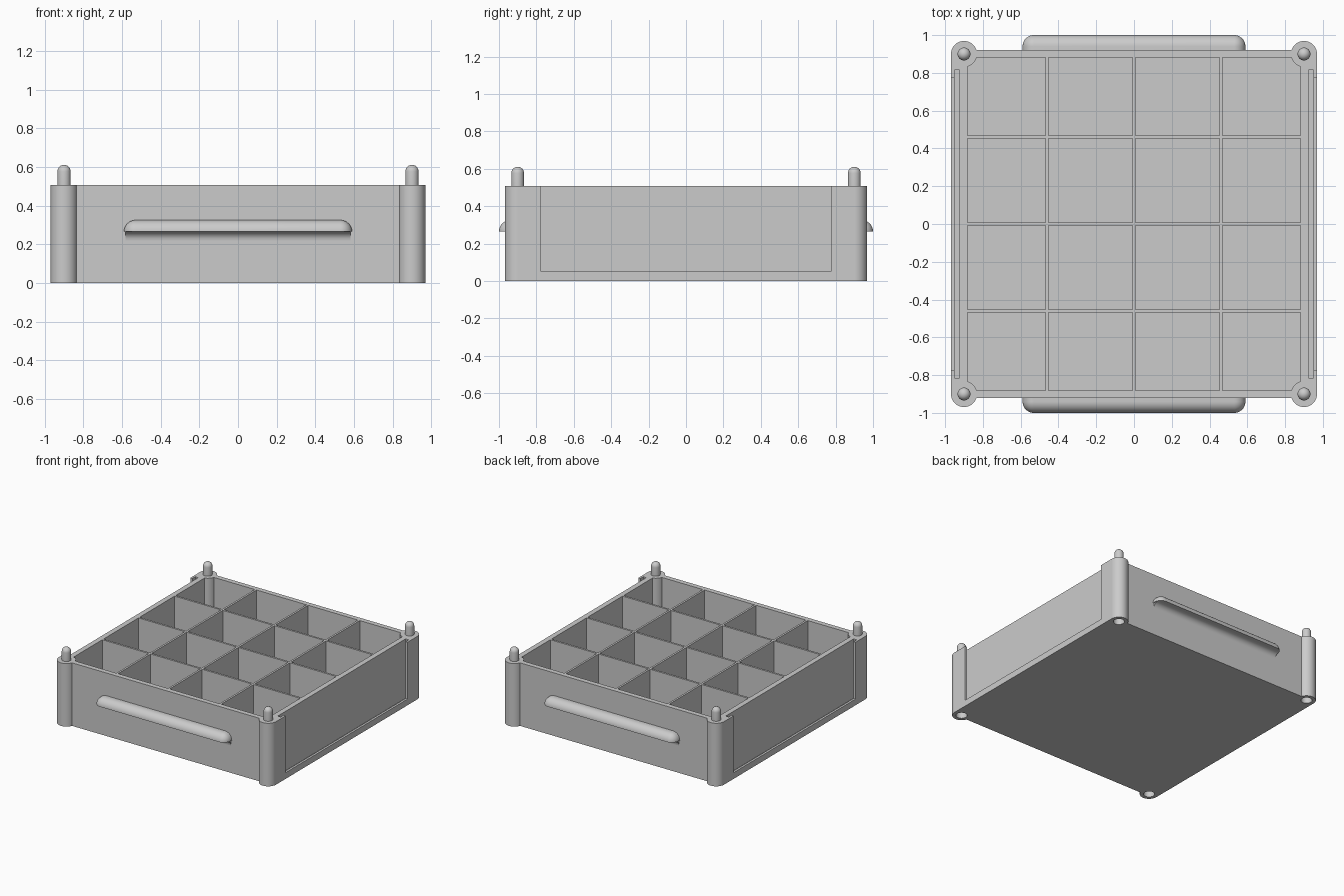
import bpy, bmesh
from math import sin, cos, pi
from mathutils import Vector

cube = bpy.data.objects.get("Cube")
if cube:
    bpy.data.objects.remove(cube, do_unlink=True)

# Main sizes
HEIGHT = 0.508
POST = 0.9           # post centre in x and y
POST_R = 0.069
CAVITY = 0.882       # half width of the inside
FRONT = 0.922        # outer face of front and back walls
SIDE = POST + POST_R # outer face of side walls
WALL_END = 0.847     # walls stop inside the posts
FLOOR = 0.03

grey = bpy.data.materials.new("plain_grey")
grey.use_nodes = True
grey.diffuse_color = (0.6, 0.6, 0.6, 1)
grey.node_tree.nodes["Principled BSDF"].inputs["Base Color"].default_value = (0.6, 0.6, 0.6, 1)


def finish(name, bm, smooth=False):
    bmesh.ops.recalc_face_normals(bm, faces=bm.faces[:])
    mesh = bpy.data.meshes.new(name)
    bm.to_mesh(mesh)
    bm.free()
    mesh.materials.append(grey)
    obj = bpy.data.objects.new(name, mesh)
    bpy.context.collection.objects.link(obj)
    if smooth:
        bpy.ops.object.select_all(action='DESELECT')
        obj.select_set(True)
        bpy.context.view_layer.objects.active = obj
        bpy.ops.object.shade_smooth_by_angle(angle=pi / 5)
    return obj


def prism(name, points, offset, smooth=False):
    """Extrude a closed outline of 3D points by an offset."""
    bm = bmesh.new()
    face = bm.faces.new([bm.verts.new(p) for p in points])
    new = bmesh.ops.extrude_face_region(bm, geom=[face], use_keep_orig=True)["geom"]
    verts = [g for g in new if isinstance(g, bmesh.types.BMVert)]
    bmesh.ops.translate(bm, verts=verts, vec=Vector(offset))
    return finish(name, bm, smooth)


def box(name, x, y, z):
    outline = [(x[0], y[0], z[0]), (x[1], y[0], z[0]), (x[1], y[1], z[0]), (x[0], y[1], z[0])]
    return prism(name, outline, (0, 0, z[1] - z[0]))


def mirror(obj, x=False, y=False):
    mod = obj.modifiers.new("mirror", 'MIRROR')
    mod.use_axis = (x, y, False)
    mod.use_mirror_merge = False


# Floor, with corners cut back to clear the post sockets
c, e = CAVITY + 0.003, 0.843
floor = [(c, -e), (c, e), (e, c), (-e, c), (-c, e), (-c, -e), (-e, -c), (e, -c)]
prism("floor", [(x, y, 0) for x, y in floor], (0, 0, FLOOR))

# Front and back walls
wall = box("end_wall", (-WALL_END, WALL_END), (-FRONT, -CAVITY), (0, HEIGHT))
mirror(wall, y=True)

# Side walls, each with a slot and an open window for a sliding panel
half = [(CAVITY, WALL_END), (0.943, 0.853), (SIDE, POST)]
plan = [(x, -y) for x, y in half] + [(x, y) for x, y in reversed(half)]
side = prism("side_wall", [(x, y, 0) for x, y in plan], (0, 0, HEIGHT))
cutters = [
    box("slot_cutter", (0.924, 0.951), (-0.814, 0.814), (FLOOR, 0.7)),
    box("window_cutter", (0.94, 1.1), (-0.776, 0.776), (0.05, 0.8)),
]
for cutter in cutters:
    cutter.hide_render = True
    cutter.hide_viewport = True
    cutter.display_type = 'WIRE'
    mod = side.modifiers.new("cut", 'BOOLEAN')
    mod.operation = 'DIFFERENCE'
    mod.solver = 'EXACT'
    mod.object = cutter
mirror(side, x=True)

# Dividers, four by four cells
for i, pos in enumerate((-0.46, 0, 0.46)):
    span = (pos - 0.008, pos + 0.008)
    box(f"lengthwise_divider_{i + 1}", span, (-CAVITY, CAVITY), (FLOOR, HEIGHT))
    box(f"crosswise_divider_{i + 1}", (-CAVITY, CAVITY), span, (FLOOR, HEIGHT))

# Corner posts: bottom socket, column and domed peg in one turned profile
SEG = 40
PEG, SOCKET, DOME = 0.034, 0.041, 0.577
profile = [(0, 0.11), (SOCKET, 0.11), (SOCKET, 0), (POST_R, 0), (POST_R, HEIGHT), (PEG, HEIGHT)]
profile += [(PEG * cos(a * pi / 12), DOME + PEG * sin(a * pi / 12)) for a in range(6)]
profile.append((0, DOME + PEG))
for sx, xname in ((-1, "right"), (1, "left")):
    for sy, yname in ((-1, "front"), (1, "back")):
        bm = bmesh.new()
        verts = [bm.verts.new((r + sx * POST, sy * POST, z)) for r, z in profile]
        edges = [bm.edges.new(pair) for pair in zip(verts, verts[1:])]
        bmesh.ops.spin(bm, geom=verts + edges, cent=(sx * POST, sy * POST, 0),
                       axis=(0, 0, 1), angle=2 * pi, steps=SEG, use_duplicate=False)
        bmesh.ops.remove_doubles(bm, verts=bm.verts[:], dist=0.0003)
        finish(f"{yname}_{xname}_post", bm, True)

# Handles: rounded bar with quarter-round section and ball ends
R, BASE, STEPS = 0.06, 0.265, 10
bm = bmesh.new()
for sx in (-1, 1):
    for i in range(STEPS + 1):
        a = i * pi / 2 / STEPS
        d, z = R * cos(a), BASE + R * sin(a)
        bm.verts.new((sx * (0.53 + d), -0.9, z))
        for j in range(STEPS + 1):
            b = j * pi / 2 / STEPS
            bm.verts.new((sx * (0.53 + d * cos(b)), -0.94 - d * sin(b), z))
    bm.verts.new((sx * (0.53 + R), -0.9, BASE))
bmesh.ops.remove_doubles(bm, verts=bm.verts[:], dist=0.0001)
bmesh.ops.convex_hull(bm, input=bm.verts[:])
bmesh.ops.dissolve_limit(bm, angle_limit=0.01, verts=bm.verts[:], edges=bm.edges[:])
mirror(finish("handle", bm, True), y=True)

# Concave grip below each handle
G = 0.967 - FRONT
cove = [(-0.91, BASE)]
cove += [(-0.967 + G * sin(a * pi / 16), BASE - G + G * cos(a * pi / 16)) for a in range(9)]
cove.append((-0.91, BASE - G))
grip = prism("handle_grip", [(-0.583, y, z) for y, z in cove], (1.166, 0, 0), True)
mirror(grip, y=True)
